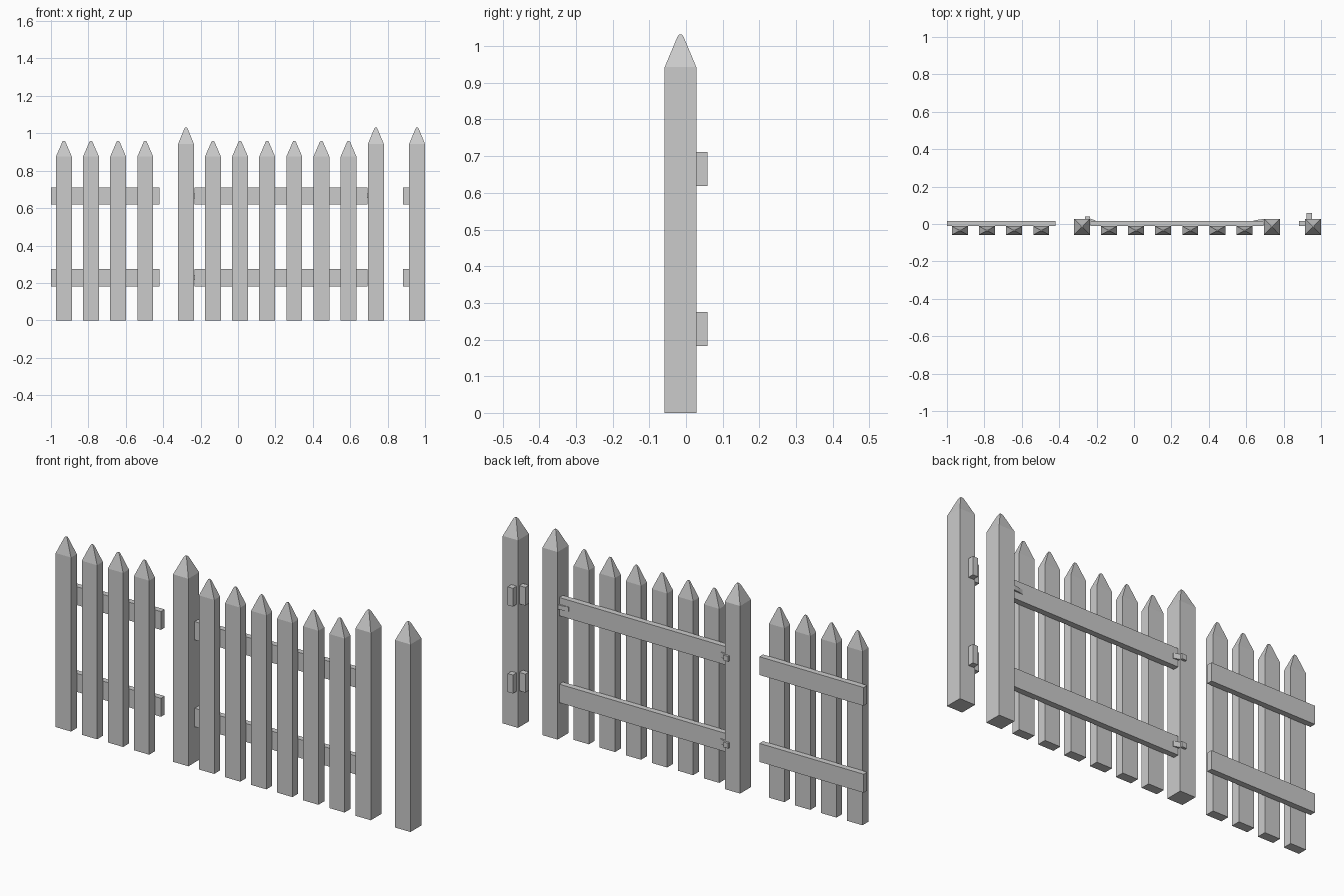
import bpy

if "Cube" in bpy.data.objects:
    bpy.data.objects.remove(bpy.data.objects["Cube"])

POST_Y = (-0.058, 0.028)
RAIL_Y = (-0.012, 0.017)
PICKET_Y = (-0.058, -0.012)
RAILS = {"lower": (0.182, 0.275), "upper": (0.619, 0.711)}


def mesh(name, verts, faces):
    me = bpy.data.meshes.new(name)
    me.from_pydata(verts, [], faces)
    ob = bpy.data.objects.new(name, me)
    bpy.context.collection.objects.link(ob)
    return ob


def stack(name, rings):
    """Closed solid through a series of rings of equal vertex count."""
    n = len(rings[0])
    verts = [v for r in rings for v in r]
    faces = [tuple(reversed(range(n)))]
    for k in range(len(rings) - 1):
        a, b = k * n, (k + 1) * n
        faces += [(a + i, a + (i + 1) % n, b + (i + 1) % n, b + i) for i in range(n)]
    faces.append(tuple(range(len(verts) - n, len(verts))))
    return mesh(name, verts, faces)


def rect(x, y, z):
    return [(x[0], y[0], z), (x[1], y[0], z), (x[1], y[1], z), (x[0], y[1], z)]


def box(name, x, y, z):
    return stack(name, [rect(x, y, z[0]), rect(x, y, z[1])])


def prism(name, profile, z):
    return stack(name, [[(x, y, h) for x, y in profile] for h in z])


def stake(name, cx, y, shoulder, top):
    """Upright with a blunt pyramid point."""
    cy, h, d = sum(y) / 2, 0.0425, (y[1] - y[0]) / 2

    def ring(s, z):
        return rect((cx - h * s, cx + h * s), (cy - d * s, cy + d * s), z)
    return stack(name, [ring(1, 0), ring(1, shoulder), ring(0.2, top - 0.006), ring(0.1, top)])


# Pickets of the fence panel and the gate
for i in range(4):
    stake(f"panel_picket_{i + 1}", -0.931 + 0.145 * i, PICKET_Y, 0.875, 0.96)
for i in range(6):
    stake(f"gate_picket_{i + 1}", -0.134 + 0.145 * i, PICKET_Y, 0.875, 0.96)

# Posts
for name, cx in (("hinge_post", -0.278), ("latch_post", 0.737), ("corner_post", 0.9575)):
    stake(name, cx, POST_Y, 0.943, 1.031)

for level, z in RAILS.items():
    # Rails
    box(f"panel_rail_{level}", (-1.0, -0.42), RAIL_Y, z)
    box(f"gate_rail_{level}", (-0.233, 0.693), RAIL_Y, z)
    # Rail stubs on two sides of the corner post
    box(f"corner_stub_side_{level}", (0.882, 0.916), RAIL_Y, z)
    box(f"corner_stub_back_{level}", (0.923, 0.952), (0.027, 0.058), z)
    # Hinges: knuckle on the post, thin tapered strap on the rail
    mid = sum(z) / 2
    hz = (mid - 0.013, mid + 0.013)
    box(f"hinge_knuckle_{level}", (-0.262, -0.236), (0.026, 0.040), hz)
    prism(f"hinge_strap_{level}",
          [(-0.238, 0.015), (-0.205, 0.015), (-0.205, 0.019), (-0.238, 0.030)], hz)

# Latch wedge on the upper rail
prism("gate_latch", [(0.64, 0.015), (0.696, 0.015), (0.696, 0.027), (0.67, 0.024), (0.64, 0.018)],
      (0.655, 0.677))
